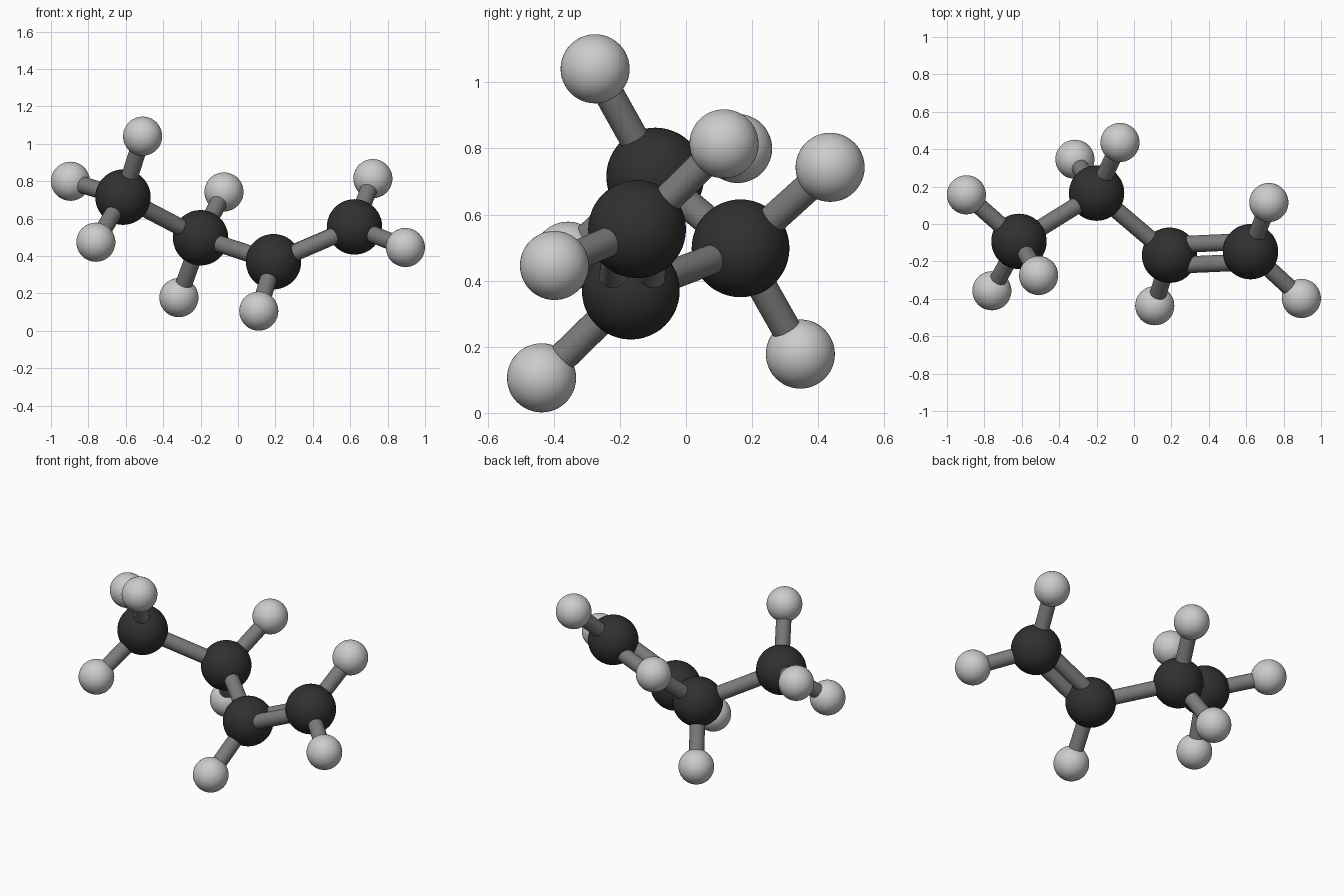
import bpy
from mathutils import Vector

if "Cube" in bpy.data.objects:
    bpy.data.objects.remove(bpy.data.objects["Cube"])

CARBON_R, HYDROGEN_R, BOND_R = 0.148, 0.1045, 0.045
DOUBLE_OFFSET = 0.055


def material(name, value):
    m = bpy.data.materials.new(name)
    m.diffuse_color = (value, value, value, 1)
    m.use_nodes = True
    m.node_tree.nodes["Principled BSDF"].inputs["Base Color"].default_value = m.diffuse_color
    return m


dark = material("dark", 0.03)
light = material("light", 0.6)
mid = material("mid", 0.2)


def finish(name, mat):
    ob = bpy.context.object
    ob.name = name
    ob.data.materials.append(mat)
    bpy.ops.object.shade_smooth_by_angle()


def ball(name, centre, radius, mat):
    bpy.ops.mesh.primitive_uv_sphere_add(segments=48, ring_count=24,
                                         radius=radius, location=centre)
    finish(name, mat)


def bond(name, a, b, shift=Vector((0, 0, 0))):
    d = b - a
    bpy.ops.mesh.primitive_cylinder_add(vertices=32, radius=BOND_R, depth=d.length,
                                        location=(a + b) / 2 + shift)
    bpy.context.object.rotation_euler = d.to_track_quat('Z', 'Y').to_euler()
    finish(name, mat=mid)


# Carbon chain, each with its attached hydrogens
chain = [
    ((-0.615, -0.093, 0.715), [(-0.51, -0.275, 1.041), (-0.896, 0.156, 0.80),
                               (-0.76, -0.357, 0.474)]),
    ((-0.20, 0.165, 0.498), [(-0.075, 0.436, 0.743), (-0.316, 0.346, 0.178)]),
    ((0.19, -0.167, 0.370), [(0.111, -0.437, 0.106)]),
    ((0.623, -0.148, 0.556), [(0.721, 0.115, 0.814), (0.895, -0.398, 0.446)]),
]

# Atoms and hydrogen bonds
for i, (c, hydrogens) in enumerate(chain, 1):
    ball(f"carbon_atom_{i}", c, CARBON_R, dark)
    for j, h in enumerate(hydrogens, 1):
        ball(f"hydrogen_atom_{i}_{j}", h, HYDROGEN_R, light)
        bond(f"hydrogen_bond_{i}_{j}", Vector(c), Vector(h))

# Carbon bonds: two single, then one double
carbons = [Vector(c) for c, _ in chain]
bond("single_bond_1", carbons[0], carbons[1])
bond("single_bond_2", carbons[1], carbons[2])
side = (carbons[3] - carbons[2]).cross(Vector((0, 0, 1))).normalized() * DOUBLE_OFFSET
for k, s in enumerate((1, -1), 1):
    bond(f"double_bond_{k}", carbons[2], carbons[3], side * s)
